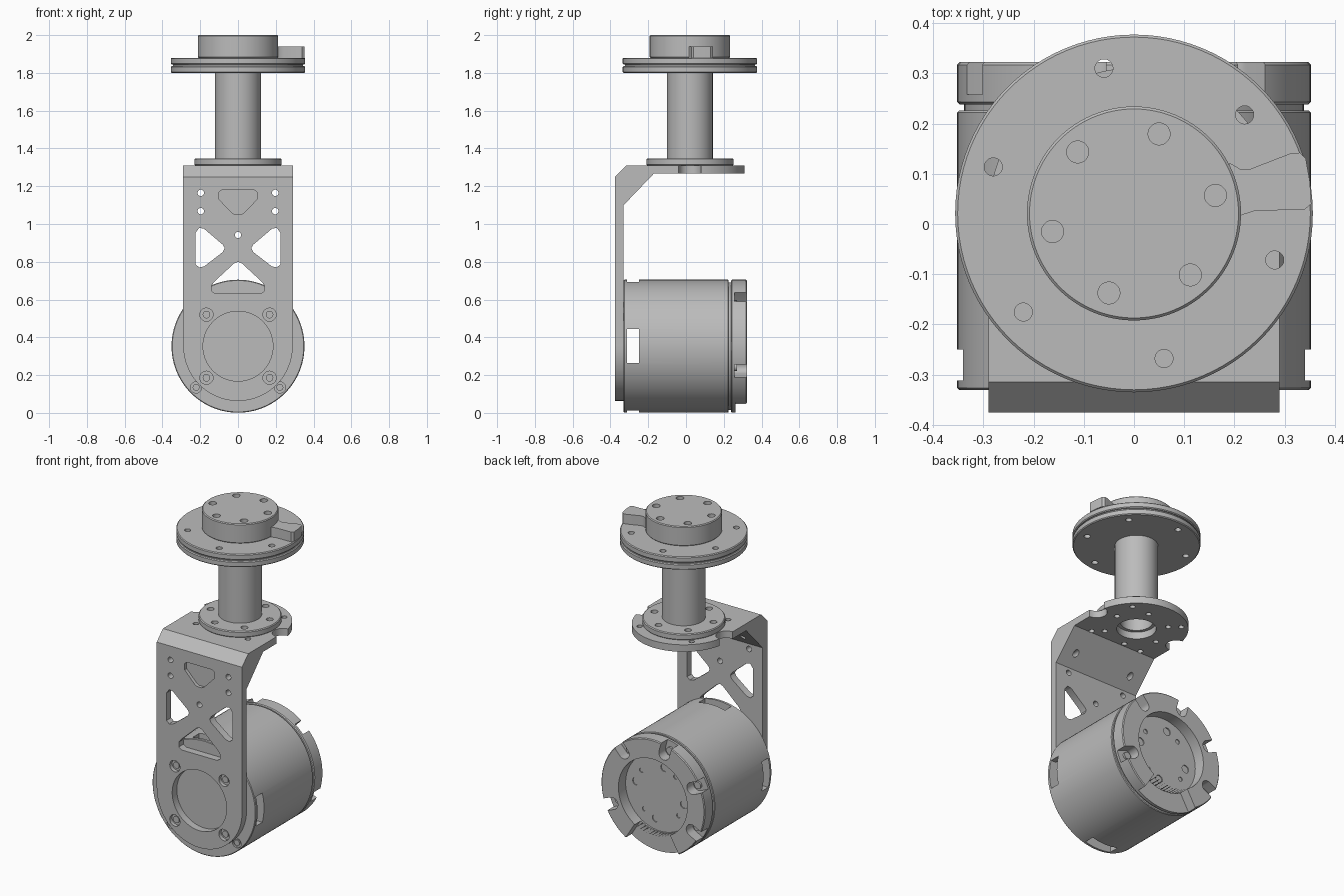
import bpy, bmesh
from math import sin, cos, radians

cube = bpy.data.objects.get("Cube")
if cube:
    bpy.data.objects.remove(cube)

metal = bpy.data.materials.new("machined grey")
metal.use_nodes = True
grey = (0.5, 0.5, 0.5, 1)
metal.diffuse_color = grey
metal.node_tree.nodes["Principled BSDF"].inputs["Base Color"].default_value = grey

CY = 0.021      # column axis, y
MZ = 0.353      # motor axis, z
R = 0.352       # motor and top disc radius


def arc(cx, cy, r, a0=0, a1=360, n=64):
    """Points on an arc; a full circle drops its repeated end point."""
    steps = n if a1 - a0 == 360 else n + 1
    return [(cx + r * cos(radians(a0 + (a1 - a0) * i / n)),
             cy + r * sin(radians(a0 + (a1 - a0) * i / n))) for i in range(steps)]


def polar(cx, cy, r, start, count, step=60):
    return [(cx + r * cos(radians(start + i * step)),
             cy + r * sin(radians(start + i * step))) for i in range(count)]


def mirror(pts):
    return [(-x, y) for x, y in pts]


def make(name, prisms):
    """Mesh object from prisms, each (points, axis, low, high)."""
    bm = bmesh.new()
    place = {"x": lambda p, h: (h, p[0], p[1]),
             "y": lambda p, h: (p[0], h, p[1]),
             "z": lambda p, h: (p[0], p[1], h)}
    for pts, axis, lo, hi in prisms:
        a = [bm.verts.new(place[axis](p, lo)) for p in pts]
        b = [bm.verts.new(place[axis](p, hi)) for p in pts]
        bm.faces.new(a)
        bm.faces.new(b[::-1])
        for i in range(len(pts)):
            j = (i + 1) % len(pts)
            bm.faces.new((a[i], b[i], b[j], a[j]))
    bmesh.ops.recalc_face_normals(bm, faces=bm.faces)
    mesh = bpy.data.meshes.new(name)
    bm.to_mesh(mesh)
    bm.free()
    obj = bpy.data.objects.new(name, mesh)
    bpy.context.collection.objects.link(obj)
    return obj


def part(name, prisms, cuts=(), bevel=0):
    """A finished part: prisms, optional edge bevel, cutters removed."""
    obj = make(name, prisms)
    obj.data.materials.append(metal)
    if bevel:
        mod = obj.modifiers.new("edge", "BEVEL")
        mod.width, mod.segments, mod.angle_limit = bevel, 1, radians(40)
    cutter = None
    if cuts:
        cutter = make(name + "_cutter", cuts)
        mod = obj.modifiers.new("cut", "BOOLEAN")
        mod.object, mod.solver, mod.use_self = cutter, "EXACT", True
    bpy.context.view_layer.update()
    done = obj.evaluated_get(bpy.context.evaluated_depsgraph_get())
    mesh = bpy.data.meshes.new_from_object(done)
    obj.modifiers.clear()
    obj.data = mesh
    if cutter:
        bpy.data.objects.remove(cutter)
    bpy.ops.object.select_all(action="DESELECT")
    obj.select_set(True)
    bpy.context.view_layer.objects.active = obj
    bpy.ops.object.shade_smooth_by_angle(angle=radians(30))
    return obj


def holes(centres, r, axis, lo, hi):
    return [(arc(x, y, r, n=20), axis, lo, hi) for x, y in centres]


def disc(r, lo, hi, n=96):
    return (arc(0, CY, r, n=n), "z", lo, hi)


def drum(r, lo, hi):
    return (arc(0, MZ, r, n=96), "y", lo, hi)


# Top mounting discs, separated by a thin groove
disc_holes = holes(polar(0, CY, 0.295, 41.7, 6), 0.018, "z", 1.7, 1.95)
part("lower_disc", [disc(0.356, 1.80, 1.836)], disc_holes, 0.005)
part("disc_groove", [disc(0.345, 1.835, 1.845)], disc_holes)
part("upper_disc", [disc(0.356, 1.844, 1.88)], disc_holes, 0.005)

# Top cap with blind bolt holes, and its side tab
part("top_cap", [disc(0.213, 1.88, 2.0)],
     holes(polar(0, CY, 0.166, 12.5, 6), 0.022, "z", 1.96, 2.1), 0.005)
tab = [(0.19, 0.0), (0.215, 0.018), (0.24, 0.026), (0.34, 0.029), (0.353, 0.04),
       (0.35, 0.085), (0.342, 0.13), (0.33, 0.142), (0.31, 0.14), (0.23, 0.109),
       (0.212, 0.109), (0.19, 0.122)]
part("cable_tab", [(tab, "z", 1.88, 1.94)])

# Hollow column and its foot flange
bore = disc(0.09, 1.2, 1.9, 48)
part("column", [disc(0.121, 1.34, 1.80, 64)], [disc(0.09, 1.2, 1.79, 48)])
part("column_flange", [disc(0.231, 1.31, 1.348)],
     [bore] + holes(polar(0, CY, 0.178, 12.5, 6), 0.02, "z", 1.2, 1.4), 0.005)

# Bent bracket: side profile, rounded ends, lightening cutouts
side = [(-0.375, 0.03), (-0.33, 0.03), (-0.33, 1.10), (-0.17, 1.267), (0.33, 1.267),
        (0.33, 1.31), (-0.315, 1.31), (-0.375, 1.25)]
foot_trim = [(-0.4, MZ)] + arc(0, MZ, 0.2895, 180, 360) + [(0.4, MZ), (0.4, -0.1), (-0.4, -0.1)]
back_trim = [(0.4, CY)] + arc(0, CY, 0.2895, 0, 180) + [(-0.4, CY), (-0.4, 0.5), (0.4, 0.5)]
pocket = [(-0.085, 1.18), (0.085, 1.18), (0.1, 1.17), (0.1, 1.13), (0.03, 1.057),
          (0.015, 1.05), (-0.015, 1.05), (-0.03, 1.057), (-0.1, 1.13), (-0.1, 1.17)]
window = [(0.224, 0.785), (0.224, 0.955), (0.205, 0.98), (0.18, 0.975), (0.08, 0.89),
          (0.07, 0.872), (0.08, 0.852), (0.18, 0.775), (0.205, 0.77)]
arch = [(-0.12, 0.632), (0.12, 0.632), (0.14, 0.645), (0.14, 0.675), (0.125, 0.695),
        (0.02, 0.792), (0, 0.8), (-0.02, 0.792), (-0.125, 0.695), (-0.14, 0.675), (-0.14, 0.645)]
bolts = [(sx * 0.167, MZ + sz * 0.167) for sx in (-1, 1) for sz in (-1, 1)]
small = [(sx * 0.197, z) for sx in (-1, 1) for z in (1.068, 1.165)] + [(0, 0.942)]
cuts = [(foot_trim, "y", -0.5, -0.3), (back_trim, "z", 1.2, 1.4),
        (pocket, "y", -0.5, -0.355), (arch, "y", -0.5, -0.3),
        (window, "y", -0.5, -0.3), (mirror(window), "y", -0.5, -0.3),
        (arc(0, MZ, 0.185), "y", -0.5, -0.3), disc(0.11, 1.2, 1.4, 48)]
cuts += holes(small, 0.017, "y", -0.5, -0.2)
cuts += holes(bolts, 0.035, "y", -0.5, -0.352)
cuts += holes([(-0.29, CY), (0.29, CY)], 0.06, "z", 1.2, 1.4)
cuts += holes(polar(0, CY, 0.178, 12.5, 6), 0.016, "z", 1.2, 1.4)
cuts += holes(polar(0, CY, 0.25, 45, 4, 90), 0.016, "z", 1.2, 1.4)
part("bracket", [(side, "x", -0.29, 0.29)], cuts)
part("bracket_bolts", [(arc(x, z, 0.02, n=20), "y", -0.362, -0.34) for x, z in bolts])

# Motor housing with side slots and front ear holes
lo, hi = MZ - 0.09, MZ + 0.09
slot_x = [(-0.312, lo), (-0.25, lo), (-0.25, hi), (-0.312, hi)]
slot_z = [(-0.09, -0.312), (0.09, -0.312), (0.09, -0.25), (-0.09, -0.25)]
cuts = [drum(0.32, -0.312, -0.25), (slot_x, "x", -0.5, 0.5), (slot_z, "z", -0.1, 0.8)]
ears = [(-0.222, 0.135), (0.222, 0.135)]
cuts += holes(ears, 0.03, "y", -0.4, -0.32)
part("motor_housing", [drum(R, -0.33, 0.226)], cuts, 0.004)
part("ear_bolts", [(arc(x, z, 0.018, n=20), "y", -0.328, -0.315) for x, z in ears])
part("motor_neck", [drum(0.338, 0.22, 0.245)])

# Rear ring: recessed output face, open lower sector, bolt notches
notch_angles = (48, 105, 155, 207, 338)
gap = arc(0, MZ, 0.234, 240, 302, 12) + arc(0, MZ, 0.45, 302, 240, 12)
cuts = [drum(0.234, 0.252, 0.4), (gap, "y", 0.262, 0.4)]
for a in notch_angles:
    near, far = (polar(0, MZ, r, a, 1)[0] for r in (0.295, 0.39))
    dx, dz = -0.036 * sin(radians(a)), 0.036 * cos(radians(a))
    channel = arc(near[0], near[1], 0.036, a + 90, a + 270, 12)
    channel += [(far[0] - dx, far[1] - dz), (far[0] + dx, far[1] + dz)]
    cuts.append((channel, "y", 0.258, 0.4))
cuts += holes(polar(0, MZ, 0.165, 10, 4, 90), 0.024, "y", 0.246, 0.254)
cuts += holes(polar(0, MZ, 0.165, 40, 4, 90), 0.014, "y", 0.246, 0.254)
part("rear_ring", [drum(R, 0.238, 0.322)], cuts, 0.005)
part("rear_bolts", [(arc(*polar(0, MZ, 0.295, a, 1)[0], 0.022, n=20), "y", 0.25, 0.27)
                    for a in notch_angles])
